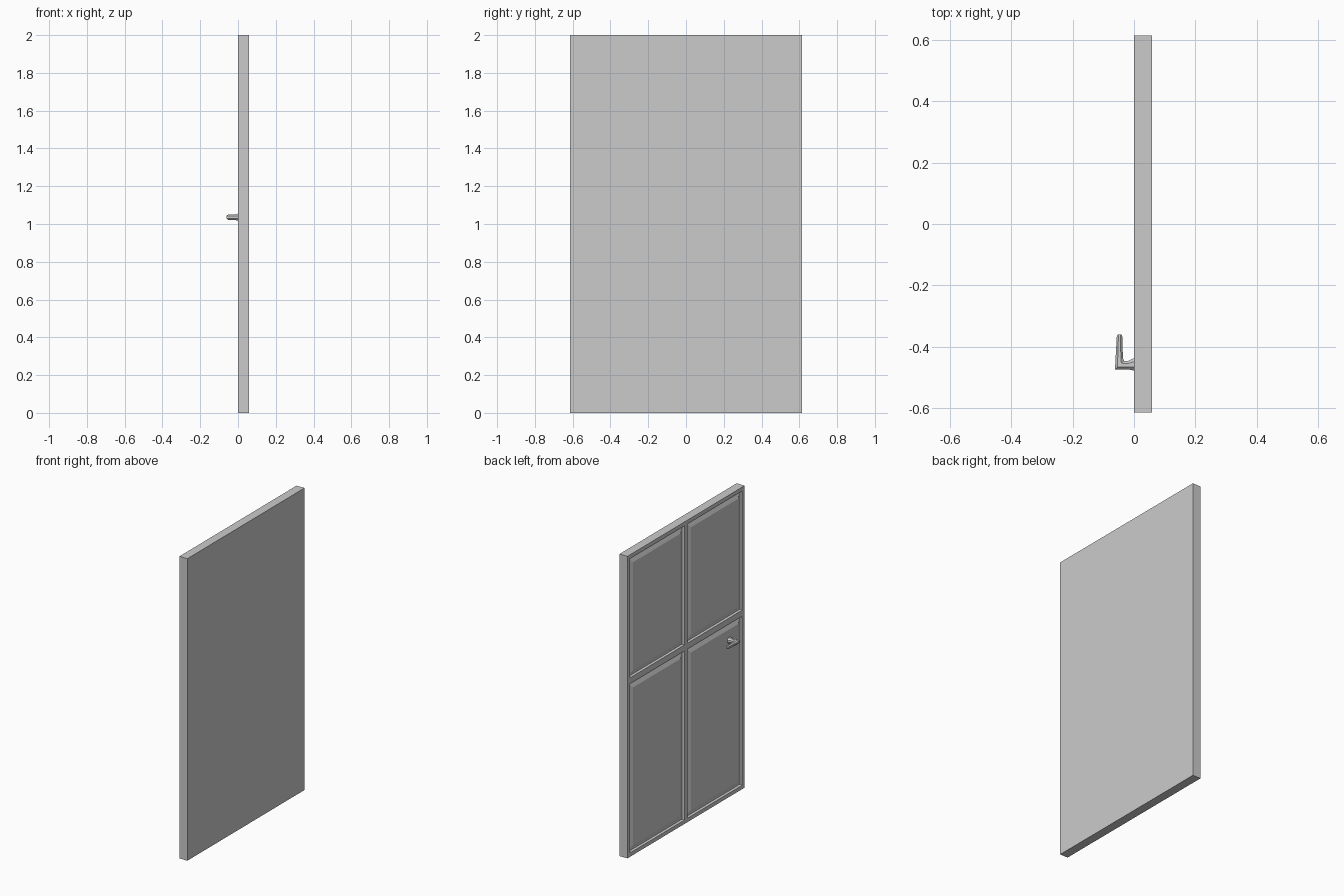
import bpy, bmesh, math

if "Cube" in bpy.data.objects:
    bpy.data.objects.remove(bpy.data.objects["Cube"])

BACK, FACE = 0.058, 0.0


def finish(bm, name):
    bmesh.ops.remove_doubles(bm, verts=bm.verts, dist=1e-5)
    bmesh.ops.recalc_face_normals(bm, faces=bm.faces)
    me = bpy.data.meshes.new(name)
    bm.to_mesh(me)
    bm.free()
    ob = bpy.data.objects.new(name, me)
    bpy.context.collection.objects.link(ob)
    return ob


def bridge(bm, a, b):
    n = len(a)
    for i in range(n):
        j = (i + 1) % n
        bm.faces.new((a[i], a[j], b[j], b[i]))


def rect(bm, x, y0, y1, z0, z1):
    return [bm.verts.new(p) for p in
            ((x, y0, z0), (x, y1, z0), (x, y1, z1), (x, y0, z1))]


# Door leaf: frame grid on the -x face with four grooved, raised panels
ys = [-0.613, -0.587, -0.018, 0.018, 0.587, 0.613]
zs = [0.0, 0.026, 1.145, 1.185, 1.974, 2.0]
# panel profile: (inset from opening, depth in x)
profile = [(0.0, FACE), (0.004, 0.014), (0.014, 0.014), (0.038, 0.003)]
bm = bmesh.new()
for i in range(5):
    for k in range(5):
        y0, y1, z0, z1 = ys[i], ys[i + 1], zs[k], zs[k + 1]
        if i in (1, 3) and k in (1, 3):
            rings = [rect(bm, x, y0 + d, y1 - d, z0 + d, z1 - d) for d, x in profile]
            for a, b in zip(rings, rings[1:]):
                bridge(bm, a, b)
            bm.faces.new(rings[-1])
        else:
            bm.faces.new(rect(bm, FACE, y0, y1, z0, z1))
bmesh.ops.remove_doubles(bm, verts=bm.verts, dist=1e-5)
# Edges and plain back
rim = [e for e in bm.edges if e.is_boundary]
ext = bmesh.ops.extrude_edge_only(bm, edges=rim)["geom"]
for v in (g for g in ext if isinstance(g, bmesh.types.BMVert)):
    v.co.x = BACK
bm.faces.new(rect(bm, BACK, ys[0], ys[-1], zs[0], zs[-1]))
bmesh.ops.holes_fill(bm, edges=[e for e in bm.edges if e.is_boundary and
                                all(v.co.x > BACK - 1e-4 for v in e.verts) and
                                not e.link_faces[0].normal.x], sides=0)
for f in [f for f in bm.faces if all(v.co.x > BACK - 1e-4 for v in f.verts)]:
    bm.faces.remove(f)
bmesh.ops.holes_fill(bm, edges=[e for e in bm.edges if e.is_boundary], sides=0)
finish(bm, "door_leaf")

# Lever handle: octagonal sections swept through an L with a mitred corner
# each section: centre x, y, z, axis direction (dx, dy), half width, half height
sections = [
    (0.008, -0.457, 1.036, 1, 0, 0.021, 0.020),
    (-0.004, -0.457, 1.036, 1, 0, 0.019, 0.018),
    (-0.018, -0.459, 1.036, 1, 0, 0.014, 0.014),
    (-0.034, -0.459, 1.036, 1, 0, 0.014, 0.014),
    (-0.047, -0.459, 1.036, 1, -1, 0.021, 0.014),
    (-0.048, -0.438, 1.036, 0, -1, 0.012, 0.013),
    (-0.047, -0.366, 1.036, 0, -1, 0.009, 0.011),
    (-0.047, -0.359, 1.036, 0, -1, 0.006, 0.008),
]
bm = bmesh.new()
loops = []
for x, y, z, dx, dy, w, h in sections:
    n = math.hypot(dx, dy)
    sx, sy = -dy / n, dx / n
    loop = []
    for a in range(8):
        t = math.radians(22.5 + 45 * a)
        c, s = math.cos(t) / 0.924, math.sin(t) / 0.924
        loop.append(bm.verts.new((x + sx * w * c, y + sy * w * c, z + h * s)))
    loops.append(loop)
for a, b in zip(loops, loops[1:]):
    bridge(bm, a, b)
bm.faces.new(loops[0])
bm.faces.new(loops[-1])
finish(bm, "lever_handle")
